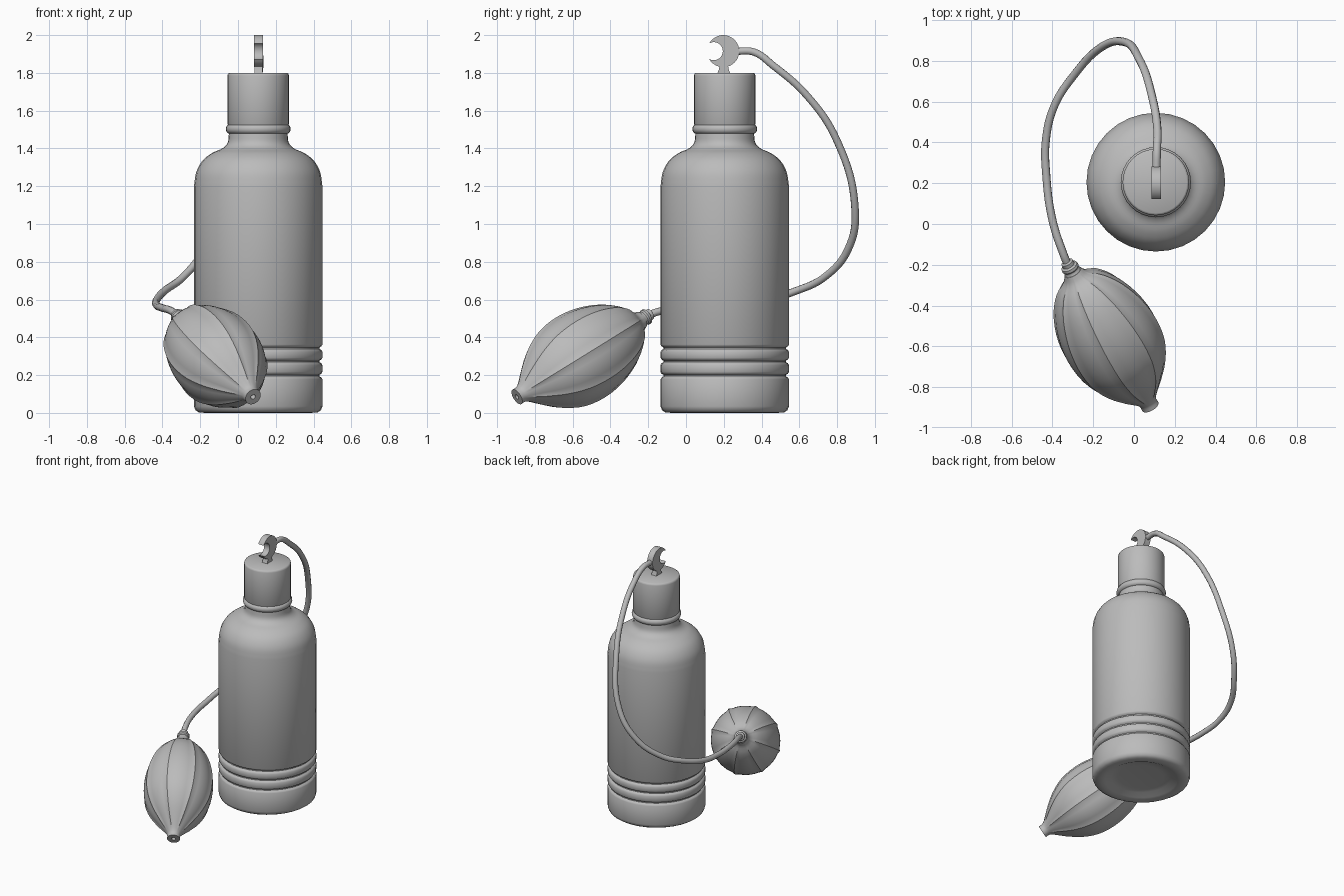
import bpy, bmesh
from math import sin, cos, pi, acos, radians
from mathutils import Vector

cube = bpy.data.objects.get("Cube")
if cube:
    bpy.data.objects.remove(cube, do_unlink=True)

grey = bpy.data.materials.new("plain grey")
grey.use_nodes = True
grey.diffuse_color = (0.5, 0.5, 0.5, 1)
grey.node_tree.nodes["Principled BSDF"].inputs["Base Color"].default_value = (0.5, 0.5, 0.5, 1)

BX, BY = 0.107, 0.205   # bottle axis


def finish(name, bm, angle=35):
    bmesh.ops.recalc_face_normals(bm, faces=bm.faces)
    me = bpy.data.meshes.new(name)
    bm.to_mesh(me)
    bm.free()
    me.materials.append(grey)
    me.shade_smooth()
    me.set_sharp_from_angle(angle=radians(angle))
    ob = bpy.data.objects.new(name, me)
    bpy.context.collection.objects.link(ob)
    return ob


def lathe(name, profile, segs, origin, axis=(0, 0, 1), swell=None, angle=35):
    """Revolve (radius, height) points about an axis; swell varies the radius per segment."""
    bm = bmesh.new()
    turn = Vector((0, 0, 1)).rotation_difference(Vector(axis))
    rings = []
    for r, h in profile:
        ring = []
        for i in range(segs):
            a = 2 * pi * i / segs
            rr = r + (swell(i, r) if swell else 0)
            ring.append(bm.verts.new(Vector(origin) + turn @ Vector((rr * cos(a), rr * sin(a), h))))
        rings.append(ring)
    for low, high in zip(rings, rings[1:]):
        for i in range(segs):
            j = (i + 1) % segs
            bm.faces.new((low[i], low[j], high[j], high[i]))
    bm.faces.new(rings[0])
    bm.faces.new(rings[-1])
    return finish(name, bm, angle)


def smooth_profile(points, steps=4):
    """Catmull-Rom refinement of a profile."""
    p = [Vector(q) for q in points]
    p = [2 * p[0] - p[1]] + p + [2 * p[-1] - p[-2]]
    out = []
    for a, b, c, d in zip(p, p[1:], p[2:], p[3:]):
        for k in range(steps):
            t = k / steps
            out.append(0.5 * (2 * b + (c - a) * t + (2 * a - 5 * b + 4 * c - d) * t * t
                              + (3 * b - a - 3 * c + d) * t ** 3))
    return out + [p[-2]]


# Bottle: recessed base, two raised bands, rounded shoulder, neck
R = 0.34
body = [(0.16, 0.03), (0.21, 0.025), (0.25, 0.006), (0.28, 0), (0.315, 0.003), (0.332, 0.014), (R, 0.035)]
for low, high in ((None, 0.19), (0.205, 0.265), (0.28, 0.335), (0.35, None)):
    if low:
        body += [(R - 0.016, low - 0.004), (R - 0.005, low + 0.003), (R, low + 0.012)]
    if high:
        body += [(R, high - 0.012), (R - 0.005, high - 0.003), (R - 0.016, high + 0.004)]
body += smooth_profile([(R, 1.20), (0.328, 1.275), (0.295, 1.335), (0.245, 1.375),
                        (0.19, 1.40), (0.162, 1.43), (0.155, 1.48)])
lathe("bottle_body", body, 32, (BX, BY, 0), angle=50)

# Rounded ring under the cap
ring = [(0.148 + 0.024 * sin(pi * k / 8), 1.503 - 0.026 * cos(pi * k / 8)) for k in range(9)]
lathe("neck_ring", ring, 32, (BX, BY, 0))

# Cap with softened rim
lathe("cap", [(0.155, 1.515), (0.163, 1.53), (0.163, 1.785), (0.16, 1.795), (0.152, 1.8)],
      32, (BX, BY, 0), angle=50)


def plate(name, outline, thickness):
    """Extrude a (y, z) outline along x."""
    bm = bmesh.new()
    face = bm.faces.new([bm.verts.new((BX - thickness / 2 + 0.002, y, z)) for y, z in outline])
    moved = bmesh.ops.extrude_face_region(bm, geom=[face])["geom"]
    bmesh.ops.translate(bm, vec=(thickness, 0, 0),
                        verts=[v for v in moved if isinstance(v, bmesh.types.BMVert)])
    return finish(name, bm, 30)


# Crescent nozzle, open to the front, on a short stem
big, small, shift = 0.085, 0.048, 0.05
cy, cz = 0.197, 1.915
outer = acos((big ** 2 + shift ** 2 - small ** 2) / (2 * big * shift))
inner = acos((big * cos(outer) - shift) / small)
crescent = []
for k in range(29):
    a = outer + (2 * pi - 2 * outer) * k / 28
    crescent.append((cy - big * cos(a), cz + big * sin(a)))
for k in range(1, 16):
    a = 2 * pi - inner - (2 * pi - 2 * inner) * k / 16
    crescent.append((cy - shift - small * cos(a), cz + small * sin(a)))
plate("crescent_nozzle", crescent, 0.046)
plate("nozzle_stem", [(0.165, 1.795), (0.235, 1.795), (0.225, 1.82), (0.222, 1.845),
                      (0.178, 1.845), (0.175, 1.82)], 0.042)

# Hose from the nozzle around to the bulb
path = [(0.11, 0.265, 1.915), (0.112, 0.36, 1.91), (0.115, 0.46, 1.84), (0.085, 0.64, 1.68),
        (0.03, 0.80, 1.44), (-0.06, 0.895, 1.08), (-0.17, 0.86, 0.87), (-0.29, 0.735, 0.72),
        (-0.39, 0.58, 0.645), (-0.432, 0.41, 0.595), (-0.43, 0.24, 0.57), (-0.40, 0.02, 0.555),
        (-0.345, -0.15, 0.535), (-0.32, -0.21, 0.51)]
curve = bpy.data.curves.new("hose", "CURVE")
curve.dimensions = "3D"
curve.bevel_depth = 0.02
curve.bevel_resolution = 3
curve.resolution_u = 8
curve.use_fill_caps = True
spline = curve.splines.new("BEZIER")
spline.bezier_points.add(len(path) - 1)
for point, co in zip(spline.bezier_points, path):
    point.co = co
    point.handle_left_type = point.handle_right_type = "AUTO"
curve.materials.append(grey)
hose = bpy.data.objects.new("hose", curve)
bpy.context.collection.objects.link(hose)

# Squeeze bulb with eight raised ribs
start, end = Vector((-0.33, -0.185, 0.525)), Vector((0.08, -0.895, 0.085))
axis = end - start
length = axis.length
shape = [(0.045, 0.07), (0.065, 0.11), (0.12, 0.16), (0.178, 0.25), (0.223, 0.38), (0.24, 0.52),
         (0.225, 0.66), (0.175, 0.78), (0.105, 0.88), (0.06, 0.94), (0.045, 0.97), (0.045, 1.0)]
bulb = [(r, t * length) for r, t in smooth_profile(shape, 3)]
bulb += [(0.014, length), (0.014, length - 0.03)]


def ribs(i, r):
    return (0.008 if i % 8 == 0 else 0.0) * min(1, max(0, (r - 0.045) / 0.06))


lathe("squeeze_bulb", bulb, 64, start, axis, ribs, 40)

# Collar joining hose and bulb
collar = [(0.022, 0), (0.03, 0.004), (0.031, 0.022), (0.042, 0.028), (0.044, 0.042),
          (0.037, 0.05), (0.037, 0.058), (0.044, 0.068)]
lathe("bulb_collar", collar, 24, start, axis)
